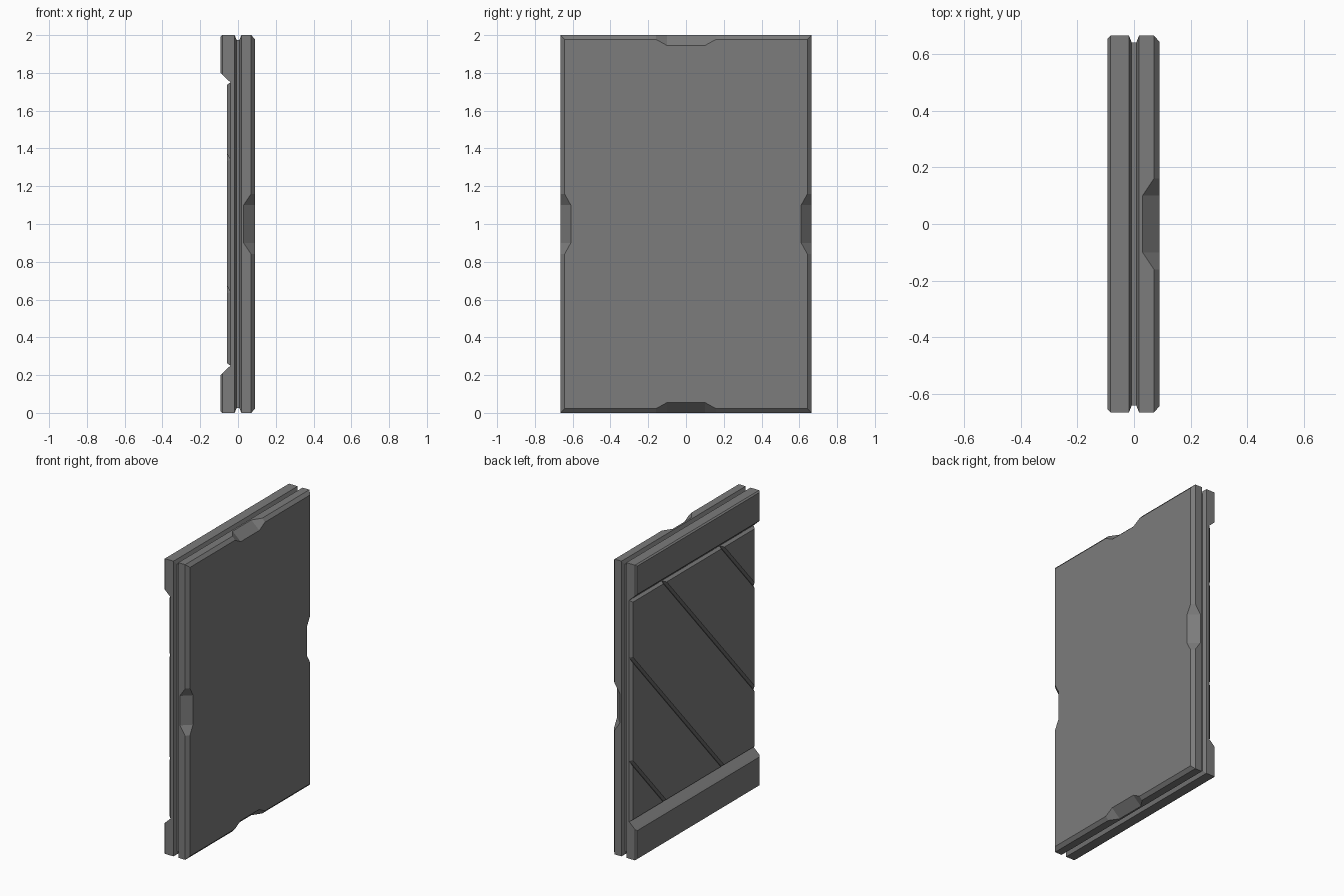
import bpy
import bmesh
from mathutils import Vector

cube = bpy.data.objects.get("Cube")
if cube:
    bpy.data.objects.remove(cube)

HY, HZ = 0.665, 1.0      # half depth and half height of the panel
GROOVE = 0.025           # how far the core sits in from the edge

grey = bpy.data.materials.new("mid_grey")
grey.use_nodes = True
grey.diffuse_color = (0.2, 0.2, 0.2, 1)
grey.node_tree.nodes["Principled BSDF"].inputs["Base Color"].default_value = (0.2, 0.2, 0.2, 1)


def finish(name, bm):
    """Weld, orient and link a mesh as a named object."""
    bmesh.ops.remove_doubles(bm, verts=bm.verts, dist=0.0001)
    bmesh.ops.recalc_face_normals(bm, faces=bm.faces)
    mesh = bpy.data.meshes.new(name)
    bm.to_mesh(mesh)
    bm.free()
    mesh.materials.append(grey)
    obj = bpy.data.objects.new(name, mesh)
    bpy.context.collection.objects.link(obj)
    return obj


def add_face(bm, points):
    return bm.faces.new([bm.verts.new(p) for p in points])


def loft(name, sections):
    """Closed stack of rectangles, each (x, half depth, low z, high z)."""
    bm = bmesh.new()
    rings = [[bm.verts.new((x, y, z)) for y, z in ((-h, lo), (h, lo), (h, hi), (-h, hi))]
             for x, h, lo, hi in sections]
    for a, b in zip(rings, rings[1:]):
        for i in range(4):
            j = (i + 1) % 4
            bm.faces.new((a[i], a[j], b[j], b[i]))
    bm.faces.new(rings[0])
    bm.faces.new(rings[-1])
    return finish(name, bm)


def full(x, inset):
    return (x, HY - inset, inset, 2 * HZ - inset)


# Backing sheet and recessed core
loft("back_plate", [full(-0.04, 0), full(-0.018, 0), full(-0.008, GROOVE)])
loft("core", [full(-0.012, GROOVE), full(0.012, GROOVE)])

# Thick rails across the top and bottom, sloped toward the middle
rail = [(-0.035, HY, 0, 0.25), (-0.04, HY, 0, 0.25),
        (-0.083, HY, 0, 0.21), (-0.093, HY - 0.01, 0.008, 0.2)]
loft("bottom_rail", rail)
loft("top_rail", [(x, h, 2 * HZ - hi, 2 * HZ - lo) for x, h, lo, hi in rail])

# Raised plates, split by diagonal grooves
bm = bmesh.new()
low, high = 0.25, 1.75
add_face(bm, [(-0.04, HY, low), (-0.04, -HY, low), (-0.04, -HY, high), (-0.04, HY, high)])
slope = 1.13
for offset in (-1.09, -0.39, 0.39, 1.09):
    bmesh.ops.bisect_plane(bm, geom=bm.verts[:] + bm.edges[:] + bm.faces[:],
                           plane_co=(0, 0, HZ + offset), plane_no=(0, -slope, 1))
bmesh.ops.split_edges(bm, edges=[e for e in bm.edges if len(e.link_faces) == 2])
for face in bm.faces:
    face.normal_update()
    if face.normal.x > 0:
        face.normal_flip()
bmesh.ops.inset_individual(bm, faces=bm.faces[:], thickness=0.013, use_even_offset=True)
for vert in {v for f in bm.faces if f.normal.x < -0.9 and
             all(len(e.link_faces) == 2 for e in f.edges) for v in f.verts}:
    vert.co.x = -0.058
mesh = bpy.data.meshes.new("diagonal_plates")
bm.to_mesh(mesh)
bm.free()
mesh.materials.append(grey)
bpy.context.collection.objects.link(bpy.data.objects.new("diagonal_plates", mesh))

# Outer slab with chamfered rim and a grip notch in the middle of each side
bm = bmesh.new()
BACK, RIM, FACE, FLOOR = 0.018, 0.07, 0.09, 0.03
CHAMFER, DEPTH, WIDE, NARROW = 0.022, 0.055, 0.16, 0.1
front, back = [], []
for ny, nz in ((0, 1), (-1, 0), (0, -1), (1, 0)):
    reach, half = (HZ, HY) if nz else (HY, HZ)

    def at(x, inset, t):
        r = reach - inset
        return Vector((x, ny * r - nz * t, HZ + nz * r + ny * t))

    # Side wall, then the bevel into the groove
    add_face(bm, [at(BACK, 0, -half), at(BACK, 0, half), at(RIM, 0, half),
                  at(RIM, 0, WIDE), at(FLOOR, 0, NARROW), at(FLOOR, 0, -NARROW),
                  at(RIM, 0, -WIDE), at(RIM, 0, -half)])
    inner = half - GROOVE
    add_face(bm, [at(BACK, 0, -half), at(BACK, 0, half),
                  at(0.008, GROOVE, inner), at(0.008, GROOVE, -inner)])
    # Notch floor
    add_face(bm, [at(FLOOR, 0, -NARROW), at(FLOOR, 0, NARROW),
                  at(FACE, DEPTH, NARROW), at(FACE, DEPTH, -NARROW)])
    # Chamfers and notch ends
    for s in (-1, 1):
        add_face(bm, [at(RIM, 0, s * WIDE), at(RIM, 0, s * half),
                      at(FACE, CHAMFER, s * (half - CHAMFER)), at(FACE, CHAMFER, s * WIDE)])
        add_face(bm, [at(RIM, 0, s * WIDE), at(FLOOR, 0, s * NARROW),
                      at(FACE, DEPTH, s * NARROW), at(FACE, CHAMFER, s * WIDE)])
    front += [at(FACE, CHAMFER, -WIDE), at(FACE, DEPTH, -NARROW), at(FACE, DEPTH, NARROW),
              at(FACE, CHAMFER, WIDE), at(FACE, CHAMFER, half - CHAMFER)]
    back.append(at(0.008, GROOVE, inner))
add_face(bm, front)
add_face(bm, back)
finish("front_slab", bm)
